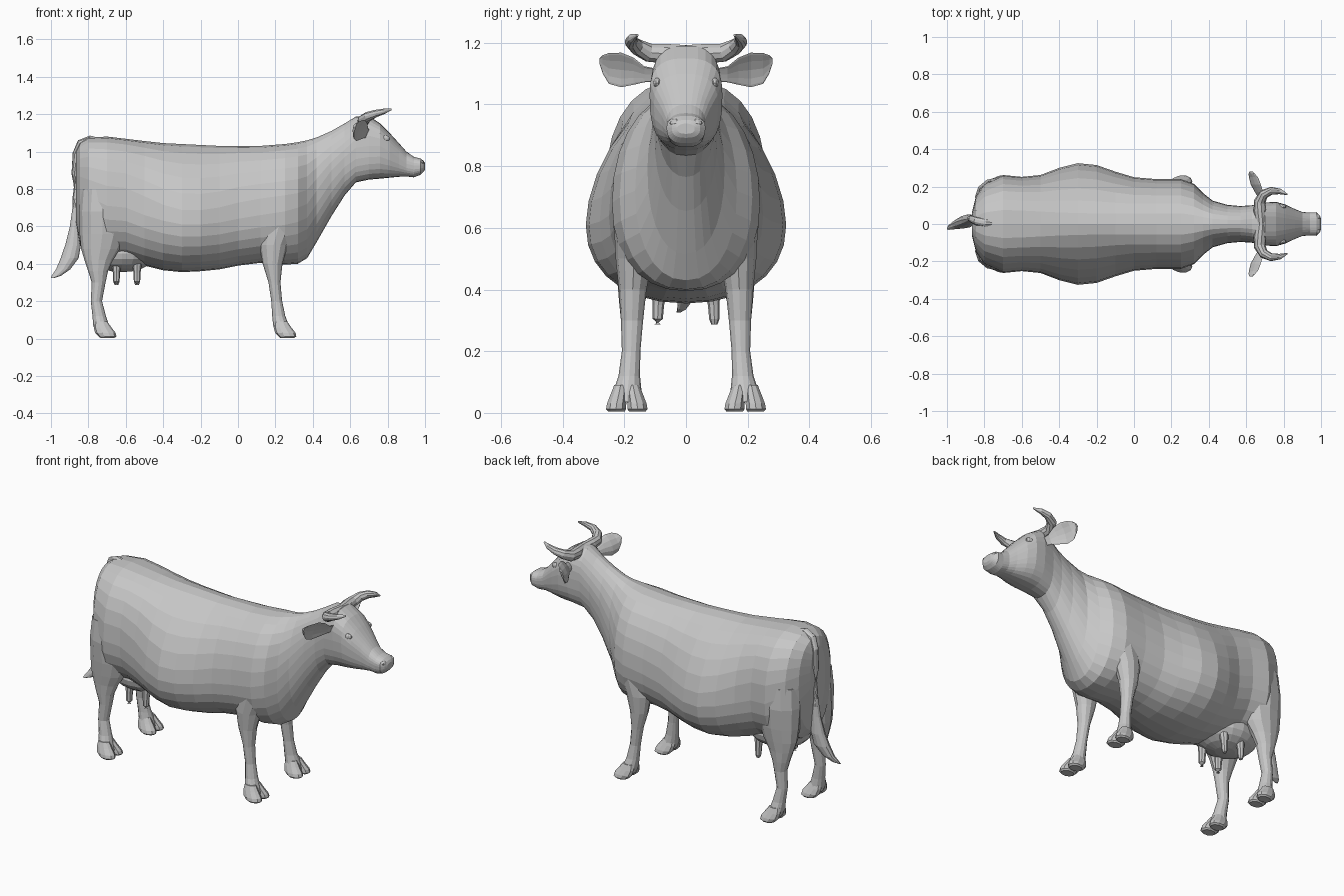
import bpy, bmesh, math
from mathutils import Vector, Matrix

grey = bpy.data.materials.new("plain grey")
grey.diffuse_color = (0.57, 0.57, 0.57, 1)


def finish(name, bm):
    bmesh.ops.recalc_face_normals(bm, faces=bm.faces)
    me = bpy.data.meshes.new(name)
    bm.to_mesh(me)
    bm.free()
    me.materials.append(grey)
    ob = bpy.data.objects.new(name, me)
    bpy.context.collection.objects.link(ob)
    return ob


def loft(name, rings):
    """Skin a list of rings with equal point counts and cap both ends."""
    bm = bmesh.new()
    vs = [[bm.verts.new(p) for p in r] for r in rings]
    n = len(vs[0])
    for a, b in zip(vs, vs[1:]):
        for i in range(n):
            j = (i + 1) % n
            bm.faces.new((a[i], a[j], b[j], b[i]))
    bm.faces.new(vs[0])
    bm.faces.new(vs[-1])
    return finish(name, bm)


def angles(n):
    return [2 * math.pi * i / n for i in range(n)]


def flat_ring(x, y, z, rx, ry, n=12):
    return [(x + rx * math.cos(a), y + ry * math.sin(a), z) for a in angles(n)]


def body_ring(x, top, bot, w, mid, p, n=28):
    """Pear section: upper half uses power p, lower half is rounder (squarer on the jaw)."""
    pts = []
    for a in angles(n):
        c, s = math.cos(a), math.sin(a)
        q = p if s > 0 else (2.7 if x > 0.6 else 2.2)
        h = top - mid if s > 0 else mid - bot
        pts.append((x, math.copysign(abs(c) ** (2 / q), c) * w,
                    mid + math.copysign(abs(s) ** (2 / q), s) * h))
    return pts


def tube(name, path, n=10):
    pts = [Vector(p[:3]) for p in path]
    rings = []
    for i, p in enumerate(pts):
        d = pts[min(i + 1, len(pts) - 1)] - pts[max(i - 1, 0)]
        rot = d.to_track_quat('Z', 'Y')
        r = path[i][3]
        rings.append([p + rot @ Vector((r * math.cos(a), r * math.sin(a), 0)) for a in angles(n)])
    return loft(name, rings)


def blob(name, loc, size, seg=14):
    bm = bmesh.new()
    bmesh.ops.create_uvsphere(bm, u_segments=seg, v_segments=seg // 2 + 1, radius=1,
                              matrix=Matrix.LocRotScale(Vector(loc), None, Vector(size)))
    return finish(name, bm)


# Trunk, neck and head in one skin: x, top, bottom, half width, widest height, power
trunk = [
    (-0.865, 1.00, 0.62, 0.07, 0.82, 2.2), (-0.845, 1.045, 0.50, 0.15, 0.80, 2.3),
    (-0.80, 1.075, 0.45, 0.215, 0.76, 2.4), (-0.70, 1.08, 0.42, 0.262, 0.71, 2.4),
    (-0.60, 1.068, 0.42, 0.252, 0.70, 2.4), (-0.50, 1.056, 0.39, 0.262, 0.66, 2.2),
    (-0.40, 1.045, 0.365, 0.30, 0.63, 1.9), (-0.30, 1.04, 0.355, 0.325, 0.61, 1.75),
    (-0.20, 1.035, 0.36, 0.315, 0.61, 1.75), (-0.10, 1.03, 0.37, 0.28, 0.62, 1.85),
    (0.0, 1.03, 0.39, 0.25, 0.64, 2.0), (0.12, 1.03, 0.405, 0.24, 0.66, 2.1),
    (0.25, 1.04, 0.395, 0.24, 0.68, 2.1), (0.32, 1.05, 0.40, 0.215, 0.70, 2.0),
    (0.37, 1.06, 0.43, 0.165, 0.72, 2.0), (0.42, 1.075, 0.515, 0.125, 0.79, 2.0),
    (0.50, 1.11, 0.655, 0.102, 0.90, 2.0), (0.57, 1.15, 0.765, 0.096, 0.97, 2.0),
]
head = [
    (0.63, 1.187, 0.835, 0.10, 1.02, 2.3), (0.70, 1.19, 0.85, 0.115, 1.03, 2.8),
    (0.76, 1.15, 0.855, 0.118, 1.03, 2.7), (0.81, 1.10, 0.86, 0.104, 1.0, 2.5),
    (0.86, 1.045, 0.865, 0.08, 0.965, 2.4), (0.90, 1.00, 0.867, 0.064, 0.935, 2.3),
    (0.94, 0.972, 0.862, 0.061, 0.925, 2.4), (0.975, 0.963, 0.875, 0.063, 0.925, 2.5),
    (0.993, 0.95, 0.892, 0.046, 0.925, 2.4), (1.0, 0.938, 0.905, 0.028, 0.922, 2.2),
]
loft("body_and_head", [body_ring(*r) for r in trunk + head])

# Leg sections: z, x, y, x radius, y radius
hind = [
    (0.80, -0.72, 0.14, 0.12, 0.10), (0.68, -0.725, 0.145, 0.125, 0.105),
    (0.56, -0.725, 0.155, 0.122, 0.085), (0.48, -0.735, 0.162, 0.104, 0.068),
    (0.42, -0.745, 0.17, 0.076, 0.052), (0.36, -0.748, 0.175, 0.053, 0.042),
    (0.30, -0.745, 0.175, 0.037, 0.036), (0.20, -0.757, 0.178, 0.030, 0.030),
    (0.12, -0.742, 0.184, 0.036, 0.035), (0.07, -0.732, 0.190, 0.042, 0.046),
    (0.035, -0.72, 0.192, 0.040, 0.05),
]
fore = [
    (0.72, 0.23, 0.14, 0.10, 0.08), (0.60, 0.218, 0.155, 0.098, 0.078),
    (0.50, 0.19, 0.168, 0.075, 0.06), (0.40, 0.185, 0.173, 0.053, 0.045),
    (0.30, 0.195, 0.175, 0.032, 0.036), (0.20, 0.207, 0.178, 0.029, 0.030),
    (0.12, 0.218, 0.184, 0.035, 0.035), (0.07, 0.23, 0.190, 0.042, 0.046),
    (0.035, 0.24, 0.192, 0.040, 0.05),
]
# Cloven toe sections: z, x offset, y offset, x radius, y radius
toe = [(0.09, 0.0, 0.02, 0.034, 0.022), (0.06, 0.008, 0.026, 0.047, 0.028),
       (0.03, 0.023, 0.033, 0.055, 0.033), (0.012, 0.034, 0.035, 0.048, 0.034),
       (0.004, 0.034, 0.034, 0.038, 0.028)]
horn = [(0.68, 0.0, 1.166, 0.028), (0.672, 0.07, 1.165, 0.033), (0.672, 0.12, 1.168, 0.031),
        (0.695, 0.16, 1.187, 0.026), (0.735, 0.178, 1.203, 0.021),
        (0.78, 0.174, 1.215, 0.015), (0.82, 0.158, 1.225, 0.004)]
# Ear sections: x, y, z, half height
ear = [(0.695, 0.09, 1.095, 0.02), (0.685, 0.135, 1.098, 0.026), (0.672, 0.17, 1.108, 0.044),
       (0.655, 0.21, 1.112, 0.056), (0.642, 0.25, 1.117, 0.05), (0.632, 0.27, 1.13, 0.03),
       (0.628, 0.28, 1.14, 0.010)]

for side, s in (("left", 1), ("right", -1)):
    # Legs and hooves
    for label, rows in (("hind", hind), ("front", fore)):
        loft(f"{label}_leg_{side}", [flat_ring(x, s * y, z, rx, ry) for z, x, y, rx, ry in rows])
        fx = rows[-2][1]
        for part, off in (("inner", -1), ("outer", 1)):
            loft(f"{label}_hoof_{part}_{side}",
                 [flat_ring(fx + dx, s * (0.192 + off * dy), z, rx, ry, 10)
                  for z, dx, dy, rx, ry in toe])
    # Horn
    tube(f"horn_{side}", [(x, s * y, z, r) for x, y, z, r in horn])
    # Cupped ear, hollow side facing forward and top leaning forward
    loft(f"ear_{side}",
         [[(x + 0.007 * math.cos(a) - 0.3 * h * math.cos(a) ** 2 + 0.42 * h * math.sin(a),
            s * y, z + h * math.sin(a)) for a in angles(12)] for x, y, z, h in ear])
    # Eye and nostril
    blob(f"eye_{side}", (0.785, s * 0.093, 1.07), (0.028, 0.014, 0.017), 10)
    blob(f"nostril_{side}", (0.98, s * 0.036, 0.94), (0.016, 0.018, 0.014), 10)
    # Teats
    for i, x in enumerate((-0.65, -0.54)):
        tube(f"teat_{i}_{side}", [(x, s * 0.085, 0.40, 0.026), (x, s * 0.09, 0.35, 0.019),
                                  (x, s * 0.092, 0.305, 0.017), (x, s * 0.092, 0.287, 0.010)], 8)

# Udder
blob("udder", (-0.62, 0, 0.455), (0.185, 0.155, 0.10), 18)

# Tail and its tuft of hair
tube("tail", [(-0.74, 0.0, 1.055, 0.018), (-0.79, 0.005, 1.064, 0.022), (-0.84, 0.015, 1.045, 0.022),
              (-0.865, 0.025, 0.99, 0.019), (-0.875, 0.03, 0.88, 0.016),
              (-0.872, 0.03, 0.75, 0.014), (-0.872, 0.028, 0.66, 0.018)])
tuft = [(-0.870, 0.028, 0.70, 0.015, 0.014), (-0.873, 0.025, 0.60, 0.026, 0.022),
        (-0.882, 0.02, 0.50, 0.042, 0.032), (-0.900, 0.012, 0.43, 0.048, 0.034),
        (-0.935, 0.0, 0.37, 0.038, 0.026), (-0.972, -0.015, 0.335, 0.025, 0.014),
        (-0.99, -0.025, 0.325, 0.010, 0.006)]
loft("tail_tuft", [flat_ring(*r) for r in tuft])
